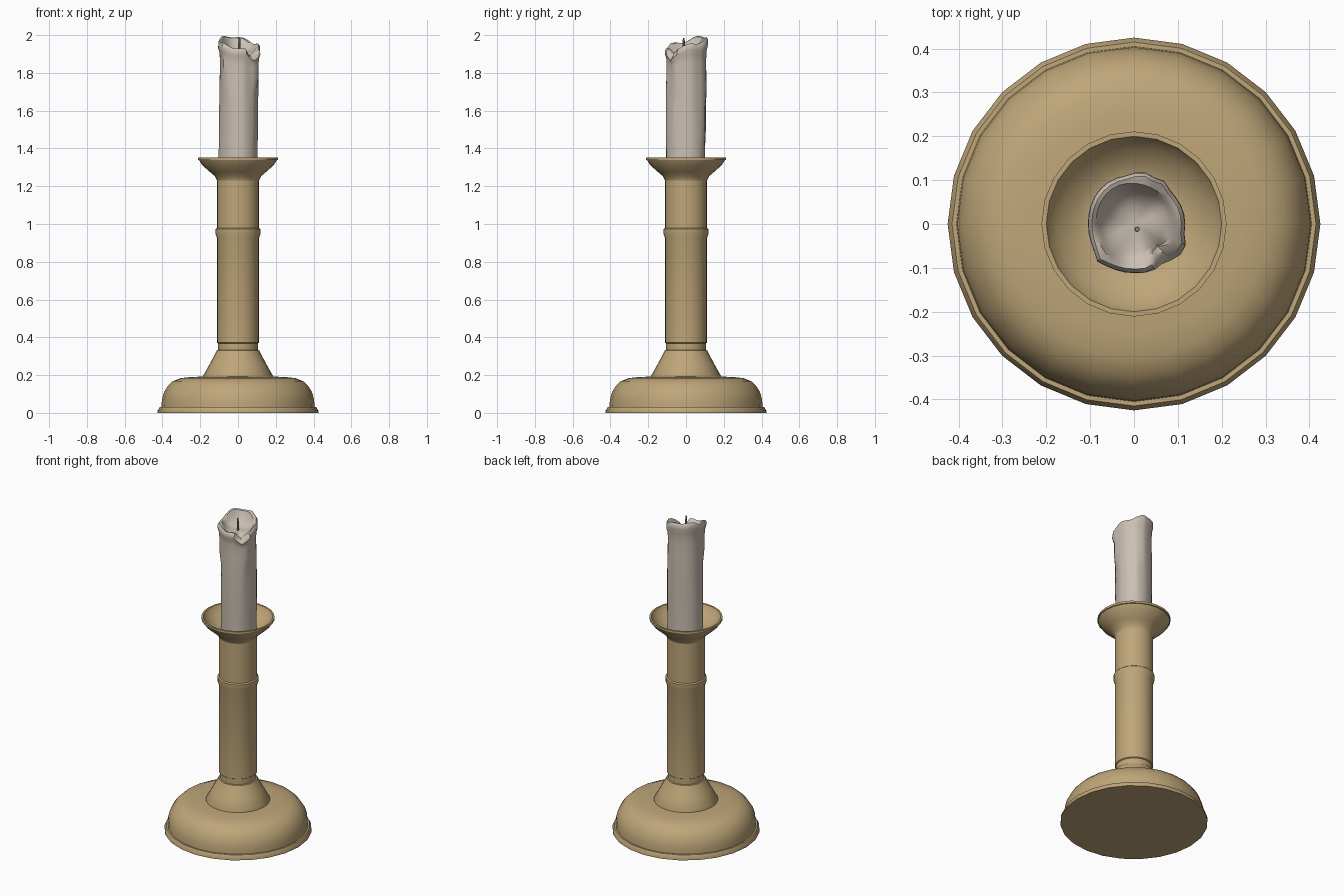
import bpy, bmesh, math, random

if "Cube" in bpy.data.objects:
    bpy.data.objects.remove(bpy.data.objects["Cube"])

random.seed(4)
SIDES = 24


def material(name, rgb):
    m = bpy.data.materials.new(name)
    m.diffuse_color = (*rgb, 1)
    m.use_nodes = True
    m.node_tree.nodes["Principled BSDF"].inputs["Base Color"].default_value = m.diffuse_color
    return m


brass = material("aged brass", (0.52, 0.38, 0.19))
wax = material("cream wax", (0.59, 0.52, 0.45))
char = material("charred wick", (0.30, 0.26, 0.22))


def rings_to_object(name, rings, mat, angle):
    """Skin a stack of equal-length point rings, capping both ends."""
    bm = bmesh.new()
    vs = [[bm.verts.new(p) for p in ring] for ring in rings]
    n = len(vs[0])
    for a, b in zip(vs, vs[1:]):
        for i in range(n):
            j = (i + 1) % n
            bm.faces.new((a[i], a[j], b[j], b[i]))
    bm.faces.new(vs[0][::-1])
    bm.faces.new(vs[-1])
    bmesh.ops.recalc_face_normals(bm, faces=bm.faces[:])
    me = bpy.data.meshes.new(name)
    bm.to_mesh(me)
    bm.free()
    me.materials.append(mat)
    ob = bpy.data.objects.new(name, me)
    bpy.context.collection.objects.link(ob)
    bpy.ops.object.select_all(action='DESELECT')
    ob.select_set(True)
    bpy.context.view_layer.objects.active = ob
    bpy.ops.object.shade_smooth_by_angle(angle=math.radians(angle))
    return ob


def lathe(name, profile, mat, angle=35, n=SIDES, cx=0, cy=0):
    rings = [[(cx + r * math.cos(math.tau * i / n), cy + r * math.sin(math.tau * i / n), z)
              for i in range(n)] for r, z in profile]
    return rings_to_object(name, rings, mat, angle)


# Domed foot with a thin flange
lathe("base", [(0.425, 0), (0.425, 0.012), (0.415, 0.03), (0.405, 0.03), (0.403, 0.07),
               (0.392, 0.11), (0.372, 0.142), (0.345, 0.168), (0.305, 0.184),
               (0.25, 0.19), (0.17, 0.193)], brass)

# Conical collar above the foot
lathe("collar", [(0.185, 0.188), (0.185, 0.196), (0.148, 0.262), (0.112, 0.33), (0.10, 0.335)], brass)

# Tubular stem with its band
lathe("stem", [(0.105, 0.32), (0.105, 0.368), (0.111, 0.372), (0.111, 0.925), (0.118, 0.945),
               (0.118, 0.973), (0.111, 0.979), (0.111, 1.25)], brass, 40)

# Flared drip pan
lathe("drip_pan", [(0.108, 1.22), (0.111, 1.23), (0.122, 1.253), (0.148, 1.275), (0.19, 1.312),
                   (0.206, 1.338), (0.211, 1.34), (0.211, 1.353), (0.200, 1.353),
                   (0.193, 1.338), (0.175, 1.318), (0.135, 1.283), (0.10, 1.275)], brass)

# Melted candle: drips run down the side and the rim dips at a spill notch
N = 32
drips = [(random.uniform(0, math.tau), random.uniform(1.40, 1.85), random.uniform(0.004, 0.010))
         for _ in range(9)]


def bump(a, centre, width):
    d = (a - centre + math.pi) % math.tau - math.pi
    return math.exp(-(d / width) ** 2)


def rim_height(a):
    return (1.957 + 0.028 * math.cos(a - 2.1) + 0.008 * math.sin(5 * a + 1)
            + 0.012 * bump(a, 2.1, 0.5) - 0.04 * bump(a, -0.85, 0.28))


def candle_ring(radius, z, follow, notch=0.0):
    """Ring at height z; follow blends it towards the uneven rim height."""
    pts = []
    for i in range(N):
        a = math.tau * i / N
        h = z + follow * (rim_height(a) - 1.957)
        r = radius + 0.003 * math.sin(3 * a + z * 4) - notch * bump(a, -0.85, 0.25)
        if radius > 0.1:
            for c, end, size in drips:
                if h > end:
                    r += size * bump(a, c + 0.1 * (1.9 - h), 0.17)
        pts.append((r * math.cos(a) + 0.003, r * math.sin(a), h))
    return pts


body = [(0.103, 1.27, 0), (0.103, 1.40, 0), (0.103, 1.52, 0), (0.103, 1.62, 0),
        (0.103, 1.70, 0), (0.102, 1.78, 0.1), (0.101, 1.86, 0.4), (0.104, 1.90, 0.7),
        (0.111, 1.925, 0.9), (0.110, 1.947, 1, 0.012), (0.102, 1.957, 1, 0.02),
        (0.093, 1.953, 1, 0.02), (0.083, 1.935, 0.8, 0.01), (0.065, 1.918, 0.4),
        (0.04, 1.910, 0.1), (0.012, 1.908, 0)]
rings_to_object("candle", [candle_ring(*b) for b in body], wax, 40)

# Wick
lathe("wick", [(0.006, 1.90), (0.006, 1.95), (0.005, 1.985)], char, 40, 8, 0.007, -0.012)
